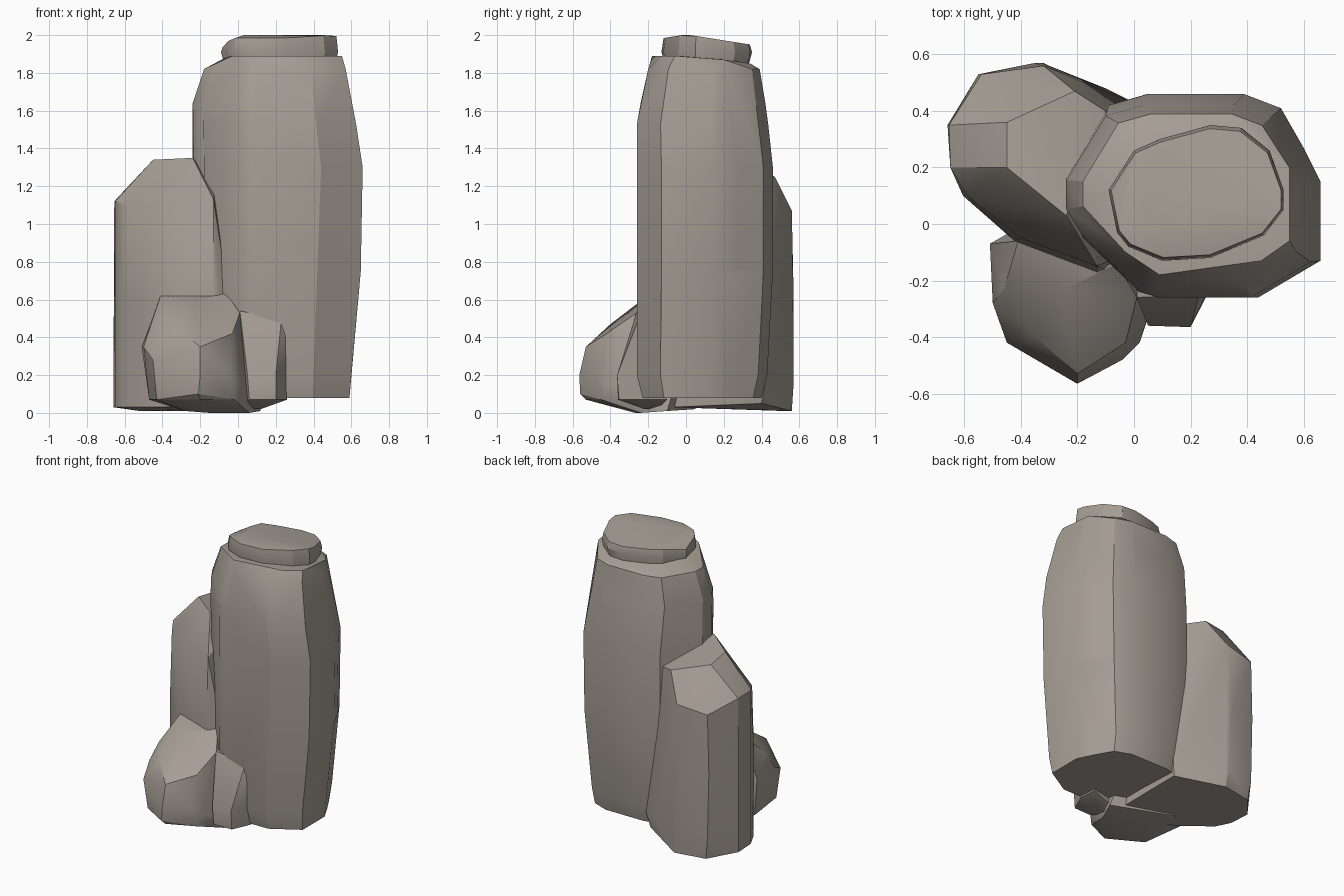
import bpy, bmesh, math

stone = bpy.data.materials.new("warm grey stone")
stone.diffuse_color = (0.38, 0.34, 0.30, 1)


def hull_rock(name, points):
    """Chiselled rock: convex hull of corner points, near-flat facets merged."""
    bm = bmesh.new()
    for p in points:
        bm.verts.new(p)
    res = bmesh.ops.convex_hull(bm, input=bm.verts[:])
    junk = [g for g in res["geom_interior"] + res["geom_unused"]
            if isinstance(g, bmesh.types.BMVert)]
    bmesh.ops.delete(bm, geom=list(set(junk)), context='VERTS')
    bmesh.ops.dissolve_limit(bm, angle_limit=math.radians(3),
                             verts=bm.verts[:], edges=bm.edges[:])
    bmesh.ops.recalc_face_normals(bm, faces=bm.faces[:])
    me = bpy.data.meshes.new(name)
    bm.to_mesh(me)
    bm.free()
    me.materials.append(stone)
    ob = bpy.data.objects.new(name, me)
    bpy.context.collection.objects.link(ob)
    bpy.ops.object.select_all(action='DESELECT')
    ob.select_set(True)
    bpy.context.view_layer.objects.active = ob
    bpy.ops.object.shade_smooth_by_angle(angle=math.radians(28))
    return ob


def rings(outline, levels):
    """Repeat a plan outline at each level, fitted to (z, x0, x1, y0, y1)."""
    xs = [p[0] for p in outline]
    ys = [p[1] for p in outline]
    ax, bx, ay, by = min(xs), max(xs), min(ys), max(ys)
    return [(x0 + (x - ax) / (bx - ax) * (x1 - x0),
             y0 + (y - ay) / (by - ay) * (y1 - y0), z)
            for z, x0, x1, y0, y1 in levels for x, y in outline]


# Tall main pillar
pillar = [(0.05, 0.46), (0.39, 0.46), (0.52, 0.41), (0.60, 0.27), (0.66, 0.15),
          (0.66, -0.13), (0.57, -0.18), (0.44, -0.26), (0.10, -0.26),
          (0.03, -0.24), (-0.18, -0.04), (-0.24, 0.06), (-0.24, 0.17),
          (-0.17, 0.28), (-0.09, 0.42)]
hull_rock("main_pillar", rings(pillar, [
    (0.08, -0.20, 0.59, -0.23, 0.40), (0.20, -0.22, 0.60, -0.26, 0.43),
    (0.75, -0.24, 0.65, -0.26, 0.46), (1.30, -0.24, 0.66, -0.26, 0.46),
    (1.53, -0.24, 0.625, -0.26, 0.435), (1.64, -0.24, 0.60, -0.24, 0.42),
    (1.82, -0.18, 0.57, -0.20, 0.39)])
    + [(-0.05, 0.12, 1.89), (0.03, 0.33, 1.85), (0.40, 0.34, 1.85),
       (0.55, 0.2, 1.87), (0.55, -0.06, 1.89), (0.45, -0.13, 1.89),
       (0.09, -0.18, 1.89), (-0.03, -0.10, 1.89)])

# Flat cap stone with a tilted top
cap = [(-0.09, 0.12), (-0.04, 0.20), (0.00, 0.26), (0.09, 0.30), (0.27, 0.35),
       (0.38, 0.34), (0.48, 0.26), (0.53, 0.12), (0.53, 0.05), (0.46, -0.04),
       (0.27, -0.12), (0.10, -0.13), (-0.02, -0.08), (-0.06, -0.03)]
cap_top = []
for x, y in cap:
    z = 2.0 - 0.15 * max(0, y - 0.02) - 0.14 * max(0, -0.02 - y)
    cap_top.append((0.22 + (x - 0.22) * 0.97, 0.1 + (y - 0.1) * 0.95,
                    z - 0.6 * max(0, -0.01 - x)))
hull_rock("cap_stone", [(x, y, 1.91) for x, y in cap] + cap_top
          + [(0.03, -0.02, 2.0), (0.45, 0.02, 2.0)]
          + rings(cap, [(1.80, -0.06, 0.50, -0.10, 0.32)]))

# Medium slab behind on the left
slab = [(-0.66, 0.35), (-0.65, 0.20), (-0.60, 0.10), (-0.40, -0.06),
        (-0.08, -0.17), (0.02, -0.08), (0.02, 0.42), (-0.10, 0.48),
        (-0.32, 0.57), (-0.54, 0.53)]
hull_rock("back_left_slab",
          [(x, y, 0.03) for x, y in slab[:6]]
          + rings(slab, [(0.16, -0.66, 0.02, -0.17, 0.57),
                         (0.62, -0.66, -0.04, -0.17, 0.57)])
          + [(0.0, 0.40, 0.05), (-0.30, 0.56, 0.01), (-0.52, 0.52, 0.01),
             (-0.32, 0.56, 1.07), (-0.54, 0.53, 1.04), (-0.655, 0.35, 1.12),
             (-0.65, 0.20, 1.12), (-0.59, 0.10, 1.10), (-0.40, -0.05, 1.07),
             (-0.13, -0.15, 1.13), (-0.45, 0.20, 1.34), (-0.45, 0.36, 1.31),
             (-0.21, 0.47, 1.25), (-0.24, 0.03, 1.35), (-0.10, 0.40, 1.22),
             (-0.12, 0.0, 1.20)])

# Low boulder in front
hull_rock("front_boulder", [
    (-0.41, -0.06, 0.62), (-0.24, -0.23, 0.60), (-0.06, -0.14, 0.63),
    (0.01, -0.26, 0.53), (-0.46, -0.23, 0.47), (-0.35, -0.40, 0.47),
    (-0.20, -0.53, 0.35), (-0.03, -0.42, 0.42), (-0.51, -0.07, 0.35),
    (-0.50, -0.28, 0.35), (-0.45, -0.42, 0.28), (-0.20, -0.565, 0.20),
    (-0.21, -0.56, 0.10), (-0.04, -0.48, 0.20), (0.02, -0.42, 0.15),
    (0.04, -0.36, 0.08), (-0.02, -0.45, 0.07), (-0.20, -0.53, 0.07),
    (-0.43, -0.40, 0.07), (-0.47, -0.10, 0.07), (-0.28, -0.25, 0.01),
    (-0.15, -0.27, 0.0), (0.06, -0.24, 0.0), (0.12, -0.10, 0.01),
    (-0.30, 0.05, 0.02), (0.0, 0.05, 0.50)])

# Small wedge stone beside the boulder
hull_rock("small_wedge_stone", [
    (0.01, -0.26, 0.54), (0.23, -0.25, 0.50), (0.26, -0.24, 0.45),
    (0.05, -0.36, 0.20), (0.20, -0.365, 0.20), (0.06, -0.36, 0.07),
    (0.20, -0.355, 0.07), (0.275, -0.22, 0.25), (0.26, -0.22, 0.07),
    (0.02, -0.10, 0.54), (0.23, -0.10, 0.50), (0.25, -0.10, 0.07),
    (0.0, -0.15, 0.02), (0.12, -0.22, 0.02)])
